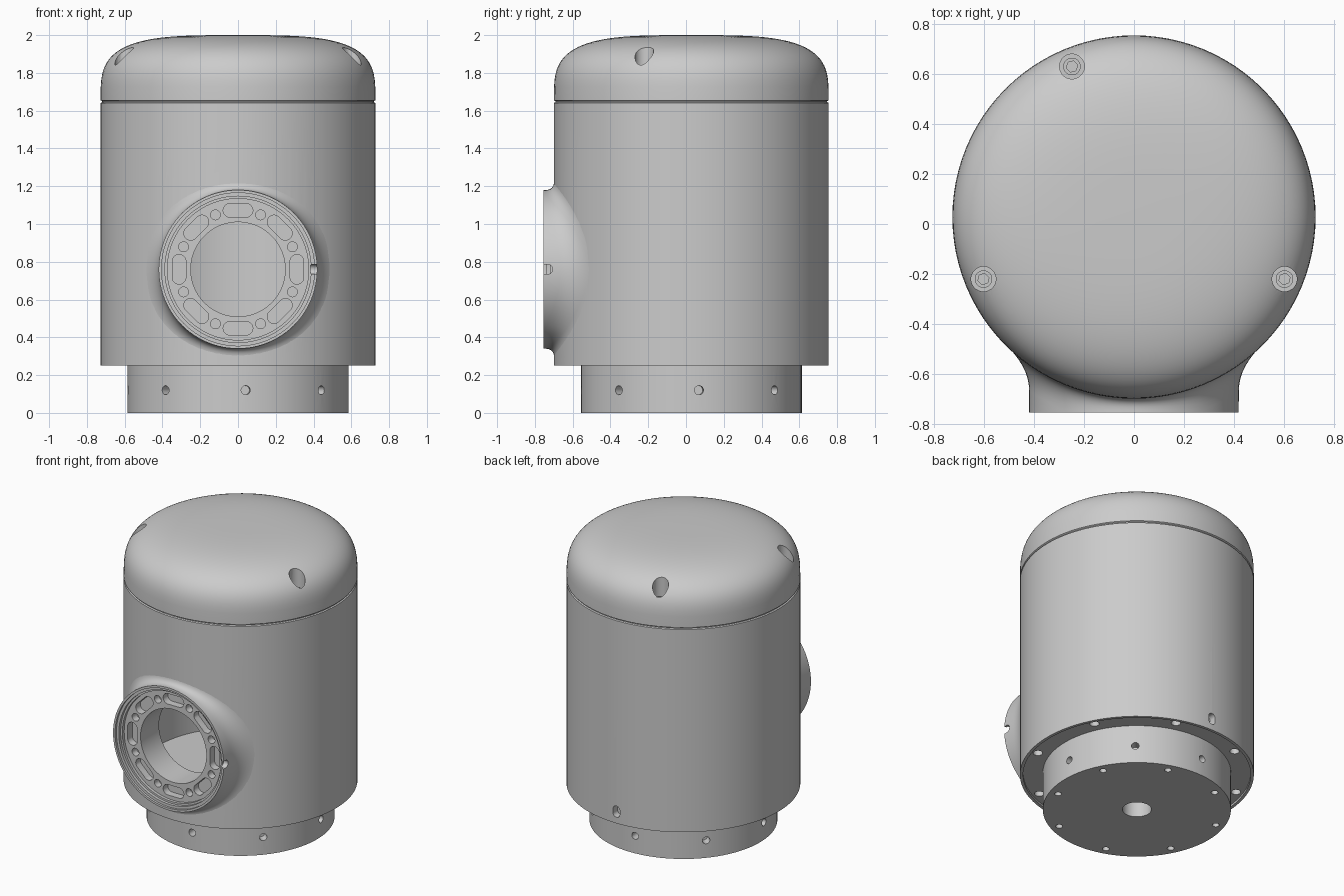
import bpy, bmesh
from math import sin, cos, pi, radians, sqrt, copysign
from mathutils import Matrix, Vector

if "Cube" in bpy.data.objects:
    bpy.data.objects.remove(bpy.data.objects["Cube"])

YC, R = 0.028, 0.7275          # housing axis and radius
NZ, NR = 0.76, 0.42            # front port height and radius


def make(name, bm):
    bmesh.ops.recalc_face_normals(bm, faces=bm.faces[:])
    me = bpy.data.meshes.new(name)
    bm.to_mesh(me)
    bm.free()
    ob = bpy.data.objects.new(name, me)
    bpy.context.collection.objects.link(ob)
    return ob


def skin(name, rings):
    """Closed surface through a cyclic list of closed rings."""
    bm = bmesh.new()
    vs = [[bm.verts.new(p) for p in ring] for ring in rings]
    n = len(vs[0])
    for k in range(len(vs)):
        a, b = vs[k], vs[(k + 1) % len(vs)]
        for i in range(n):
            j = (i + 1) % n
            bm.faces.new((a[i], a[j], b[j], b[i]))
    bmesh.ops.remove_doubles(bm, verts=bm.verts[:], dist=1e-6)
    return make(name, bm)


def lathe(name, profile, n=96):
    return skin(name, [[(r * cos(2 * pi * i / n), YC + r * sin(2 * pi * i / n), z)
                        for i in range(n)] for r, z in profile])


def frame(pos, zdir, xdir=None):
    z = Vector(zdir).normalized()
    x = Vector(xdir) if xdir else z.orthogonal().normalized()
    y = z.cross(x)
    m = Matrix((x, y, z)).transposed().to_4x4()
    m.translation = pos
    return m


def prism(bm, m, r, depth, length=0.0, n=24):
    """Cylinder, or rounded slot along local x, centred on the frame."""
    pts = []
    for i in range(n):
        a = 2 * pi * (i + 0.5) / n
        pts.append((r * cos(a) + copysign(length / 2, cos(a)), r * sin(a)))
    lo = [bm.verts.new(m @ Vector((x, y, -depth / 2))) for x, y in pts]
    hi = [bm.verts.new(m @ Vector((x, y, depth / 2))) for x, y in pts]
    bm.faces.new(lo[::-1])
    bm.faces.new(hi)
    for i in range(n):
        j = (i + 1) % n
        bm.faces.new((lo[i], lo[j], hi[j], hi[i]))


def cut(ob, bm):
    cutter = make("cutter", bm)
    cutter.hide_render = True
    mod = ob.modifiers.new("cut", 'BOOLEAN')
    mod.operation, mod.solver, mod.object = 'DIFFERENCE', 'EXACT', cutter
    bpy.context.view_layer.objects.active = ob
    bpy.ops.object.modifier_apply(modifier=mod.name)
    bpy.data.objects.remove(cutter)


def polar(r, deg, z):
    return Vector((r * cos(radians(deg)), YC + r * sin(radians(deg)), z))


UP = (0, 0, 1)

# Base plug with centre bore, side screw holes and underside holes
base = lathe("base", [(0.09, 0), (0.585, 0), (0.585, 0.32), (0.09, 0.32)])
bm = bmesh.new()
for k in range(8):
    a = 4 + 45 * k
    d = polar(1, a, 0) - Vector((0, YC, 0))
    prism(bm, frame(polar(0.585, a, 0.12), d), 0.024, 0.12)
    prism(bm, frame(polar(0.527, a + 22.5, 0), UP), 0.022, 0.1)
cut(base, bm)

# Hollow housing with recessed underside, port opening and drain slot
housing = lathe("housing", [(0.58, 0.265), (0.708, 0.265), (0.708, 0.25), (R, 0.25),
                            (R, 1.641), (0.719, 1.645), (0.719, 1.66), (0.62, 1.66),
                            (0.62, 0.32), (0.58, 0.32)])
bm = bmesh.new()
prism(bm, frame((0, -0.5, NZ), (0, -1, 0)), 0.41, 0.6, n=64)
prism(bm, frame((0, YC + R, 0.33), (0, 1, 0), UP), 0.026, 0.1, 0.025)
for k in range(8):
    prism(bm, frame(polar(0.662, 26.5 + 45 * k, 0.265), UP), 0.03, 0.08)
cut(housing, bm)

# Domed cap: superelliptic profile with three counterbored screw holes
dome = []
for i in range(25):
    t = pi / 2 * i / 24
    dome.append((R * cos(t) ** (2 / 3.5) if i < 24 else 0.0,
                 1.655 + 0.345 * sin(t) ** (2 / 3.5)))
cap = lathe("cap", [(0, 1.65), (0.72, 1.65)] + dome)
bm = bmesh.new()
for a in (112.4, 202.4, -22.4):
    prism(bm, frame(polar(0.652, a, 1.9), UP), 0.05, 0.24)
cut(cap, bm)
for a in (112.4, 202.4, -22.4):
    bm = bmesh.new()
    prism(bm, frame(polar(0.652, a, 1.785), UP), 0.035, 0.05)
    screw = make("cap_screw", bm)
    bm = bmesh.new()
    prism(bm, frame(polar(0.652, a, 1.81), UP), 0.023, 0.05, n=6)
    cut(screw, bm)
    bpy.ops.object.select_all(action='DESELECT')


# Front port: stepped rim and face, blended into the curved housing
def wall_y(x):
    return YC - sqrt(R * R - x * x)


N = 96
columns = []
for i in range(N):
    t = 2 * pi * i / N
    c, s = cos(t), sin(t)
    w = 0.05 + 0.06 * c * c
    root, end = wall_y(NR * c), wall_y((NR + w) * c) + 0.002
    start = max(-0.743, root - 0.1)
    col = [(0.25, -0.50), (0.25, -0.70), (0.374, -0.70), (0.374, -0.72), (0.387, -0.72),
           (0.387, -0.74), (0.405, -0.74), (0.405, -0.755), (NR, -0.755)]
    for k in range(9):
        u = k / 8
        col.append((NR + w * u * u,
                    (1 - u) ** 2 * start + 2 * u * (1 - u) * root + u * u * end))
    col += [(NR + w, end + 0.02), (NR, root + 0.08)]
    columns.append([(r * c, y, NZ + r * s) for r, y in col])
port = skin("front_port", [list(ring) for ring in zip(*columns)])
bm = bmesh.new()
for k in range(8):
    for a, r, ln in ((45 * k, 0.036, 0.085), (45 * k + 22.5, 0.026, 0)):
        c, s = cos(radians(a)), sin(radians(a))
        prism(bm, frame((0.312 * c, -0.70, NZ + 0.312 * s), (0, -1, 0), (-s, 0, c)), r, 0.1, ln)
# Rim notch on the right
prism(bm, frame((0.42, -0.755, NZ), (1, 0, 0), (0, 1, 0)), 0.026, 0.07, 0.045)
cut(port, bm)

# Smooth shading with crisp edges
bpy.ops.object.select_all(action='DESELECT')
for ob in bpy.context.collection.objects:
    ob.select_set(True)
bpy.context.view_layer.objects.active = port
bpy.ops.object.shade_smooth_by_angle(angle=radians(30))
